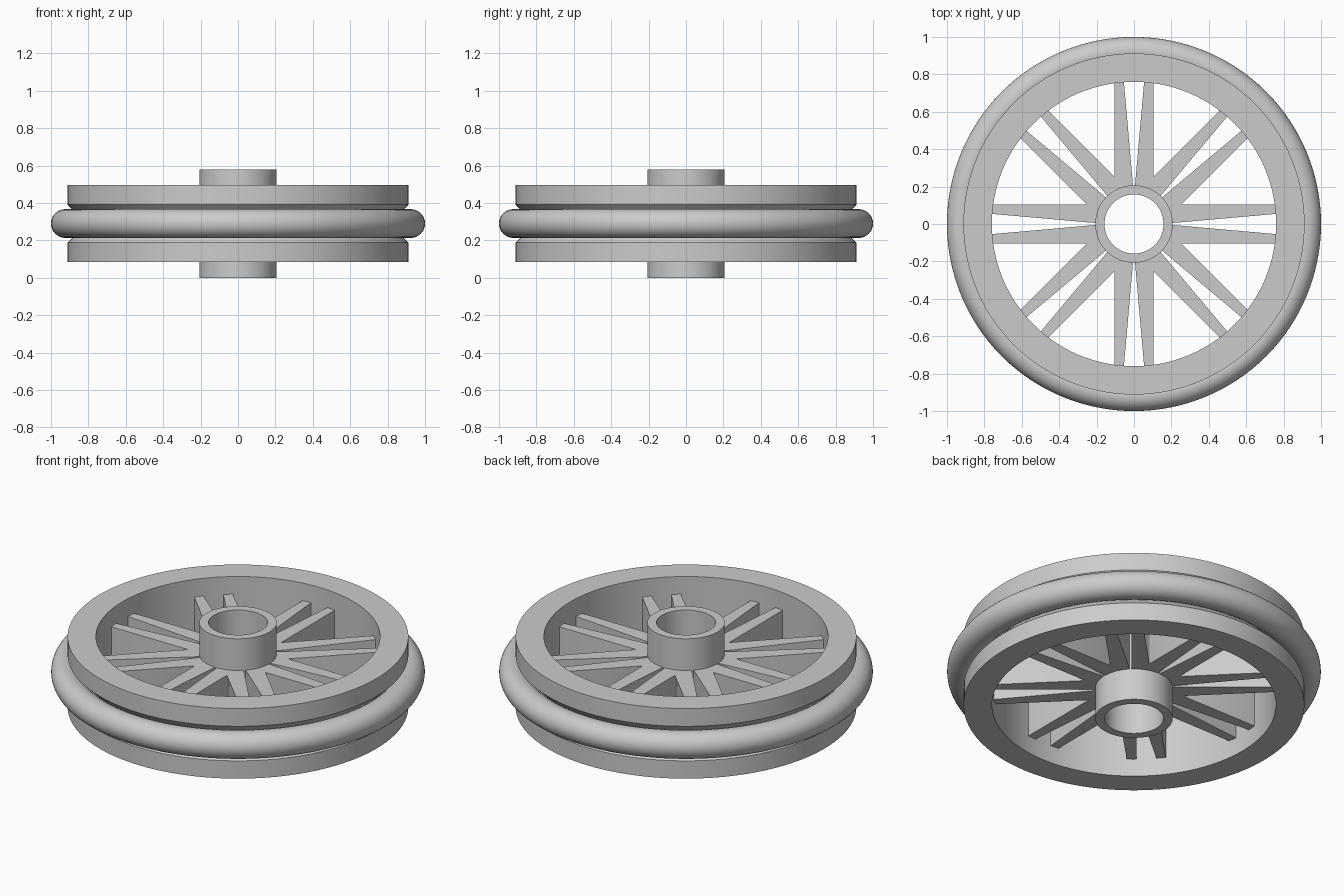
import bpy, bmesh, math
from mathutils import Matrix

cube = bpy.data.objects.get("Cube")
if cube:
    bpy.data.objects.remove(cube, do_unlink=True)

MID = 0.29          # height of the wheel's middle plane
SEGMENTS = 128

grey = bpy.data.materials.new("light grey")
grey.use_nodes = True
colour = (0.6, 0.6, 0.6, 1)
grey.diffuse_color = colour
grey.node_tree.nodes["Principled BSDF"].inputs["Base Color"].default_value = colour


def finish(name, bm):
    """Turn a bmesh into a shaded object at the middle height."""
    bmesh.ops.recalc_face_normals(bm, faces=bm.faces[:])
    mesh = bpy.data.meshes.new(name)
    bm.to_mesh(mesh)
    bm.free()
    mesh.materials.append(grey)
    ob = bpy.data.objects.new(name, mesh)
    ob.location.z = MID
    bpy.context.collection.objects.link(ob)
    bpy.ops.object.select_all(action='DESELECT')
    ob.select_set(True)
    bpy.context.view_layer.objects.active = ob
    bpy.ops.object.shade_smooth_by_angle(angle=math.radians(30))
    return ob


def lathe(name, profile):
    """Revolve a closed (radius, height) outline around z."""
    bm = bmesh.new()
    rings = []
    for i in range(SEGMENTS):
        a = math.tau * i / SEGMENTS
        rings.append([bm.verts.new((r * math.cos(a), r * math.sin(a), z))
                      for r, z in profile])
    n = len(profile)
    for i in range(SEGMENTS):
        here, there = rings[i], rings[(i + 1) % SEGMENTS]
        for j in range(n):
            k = (j + 1) % n
            bm.faces.new((here[j], there[j], there[k], here[k]))
    return finish(name, bm)


# Rim with a V groove around the outside
lathe("rim", [(0.76, -0.207), (0.912, -0.207), (0.912, -0.102), (0.81, 0),
              (0.912, 0.102), (0.912, 0.207), (0.76, 0.207)])

# Round tyre ring sitting in the groove
TYRE = 0.077
lathe("tyre", [(1 - TYRE + TYRE * math.cos(t * math.tau / 32),
                TYRE * math.sin(t * math.tau / 32)) for t in range(32)])

# Hollow hub
lathe("hub", [(0.158, -MID), (0.207, -MID), (0.207, MID), (0.158, MID)])

# Eight pairs of tapered spokes, mirrored within each pair
outline = [(0.19, 0.004), (0.77, 0.055), (0.77, 0.105),
           (0.2535, 0.105), (0.175, 0.0725)]
bm = bmesh.new()
for pair in range(8):
    turn = Matrix.Rotation(math.tau * pair / 8, 4, 'Z')
    for side in (1, -1):
        verts = [bm.verts.new(turn @ Matrix.Translation((x, side * y, -0.103)).translation)
                 for x, y in outline]
        base = bm.faces.new(verts)
        ext = bmesh.ops.extrude_face_region(bm, geom=[base], use_keep_orig=True)
        top = [v for v in ext["geom"] if isinstance(v, bmesh.types.BMVert)]
        bmesh.ops.translate(bm, verts=top, vec=(0, 0, 0.206))
finish("spokes", bm)
